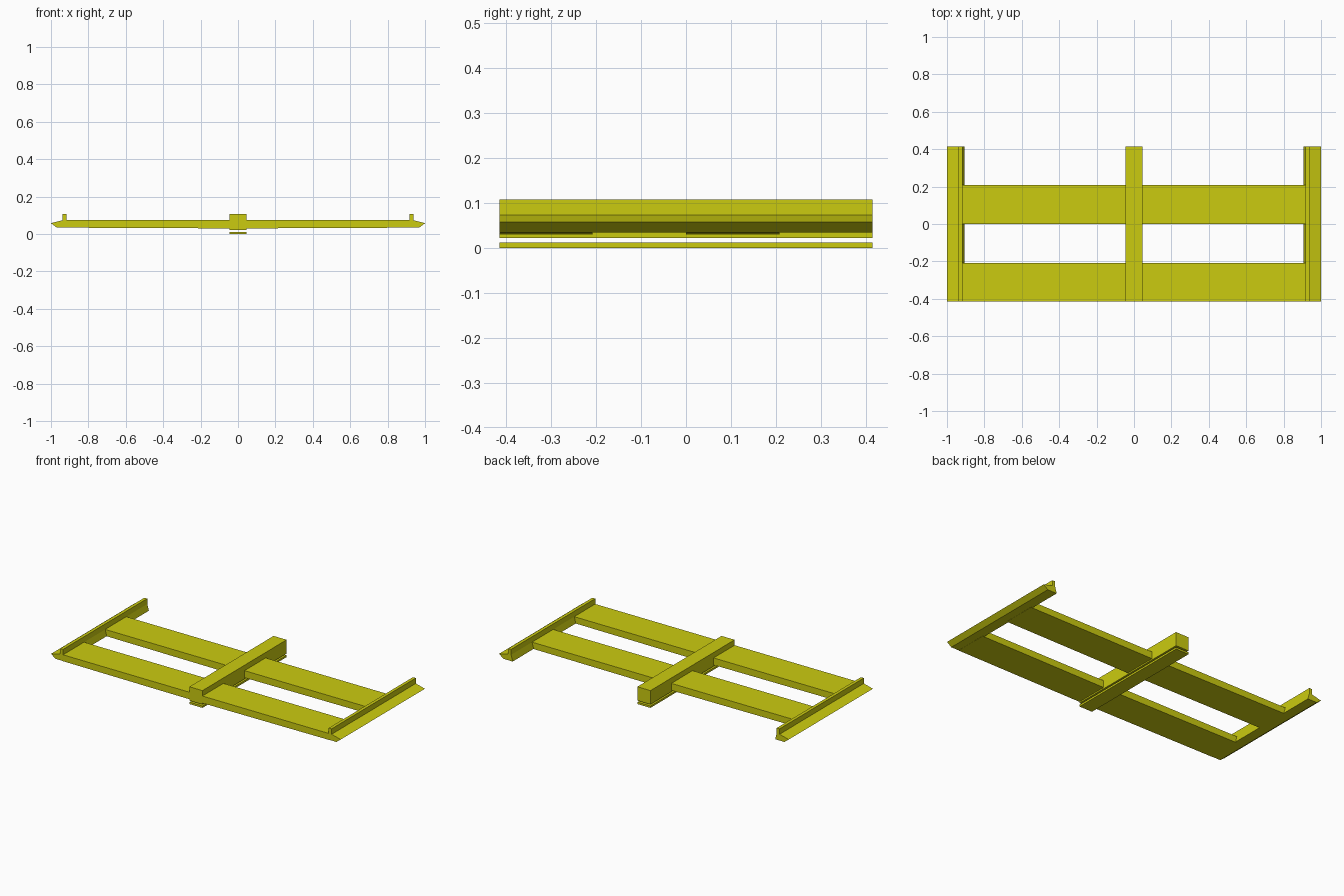
import bpy, bmesh

if "Cube" in bpy.data.objects:
    bpy.data.objects.remove(bpy.data.objects["Cube"])

mat = bpy.data.materials.new("yellow_paint")
mat.diffuse_color = (0.6, 0.6, 0.005, 1)
mat.use_nodes = True
mat.node_tree.nodes["Principled BSDF"].inputs["Base Color"].default_value = mat.diffuse_color
HALF = 0.415


def extrude_profile(name, profile, y0, y1):
    """Solid made by running an x-z profile from y0 to y1."""
    bm = bmesh.new()
    face = bm.faces.new([bm.verts.new((x, y0, z)) for x, z in profile])
    new = bmesh.ops.extrude_face_region(bm, geom=[face])["geom"]
    verts = [v for v in new if isinstance(v, bmesh.types.BMVert)]
    bmesh.ops.translate(bm, verts=verts, vec=(0, y1 - y0, 0))
    bmesh.ops.recalc_face_normals(bm, faces=bm.faces)
    mesh = bpy.data.meshes.new(name)
    bm.to_mesh(mesh)
    bm.free()
    mesh.materials.append(mat)
    obj = bpy.data.objects.new(name, mesh)
    bpy.context.collection.objects.link(obj)
    return obj


def box_profile(half_width, z0, z1):
    return [(-half_width, z0), (half_width, z0), (half_width, z1), (-half_width, z1)]


# Side rails: bevelled outer edge, upright lip, slanted inner wall
rail = [(1.0, 0.058), (0.937, 0.074), (0.937, 0.108), (0.917, 0.108),
        (0.917, 0.074), (0.906, 0.035), (0.97, 0.035)]
for side, s in (("left", -1), ("right", 1)):
    extrude_profile(side + "_rail", [(s * x, z) for x, z in rail], -HALF, HALF)

# Cross planks with a slightly crowned underside
plank = [(-0.917, 0.074), (-0.917, 0.034), (-0.045, 0.030),
         (0.045, 0.030), (0.917, 0.034), (0.917, 0.074)]
for name, y0, y1 in (("front_plank", -HALF, -0.208), ("rear_plank", 0.0, 0.208)):
    extrude_profile(name, plank, y0, y1)

# Centre beam and the separate strip beneath it
extrude_profile("centre_beam", box_profile(0.045, 0.022, 0.108), -HALF, HALF)
extrude_profile("lower_strip", box_profile(0.045, 0.0, 0.012), -HALF, HALF)
